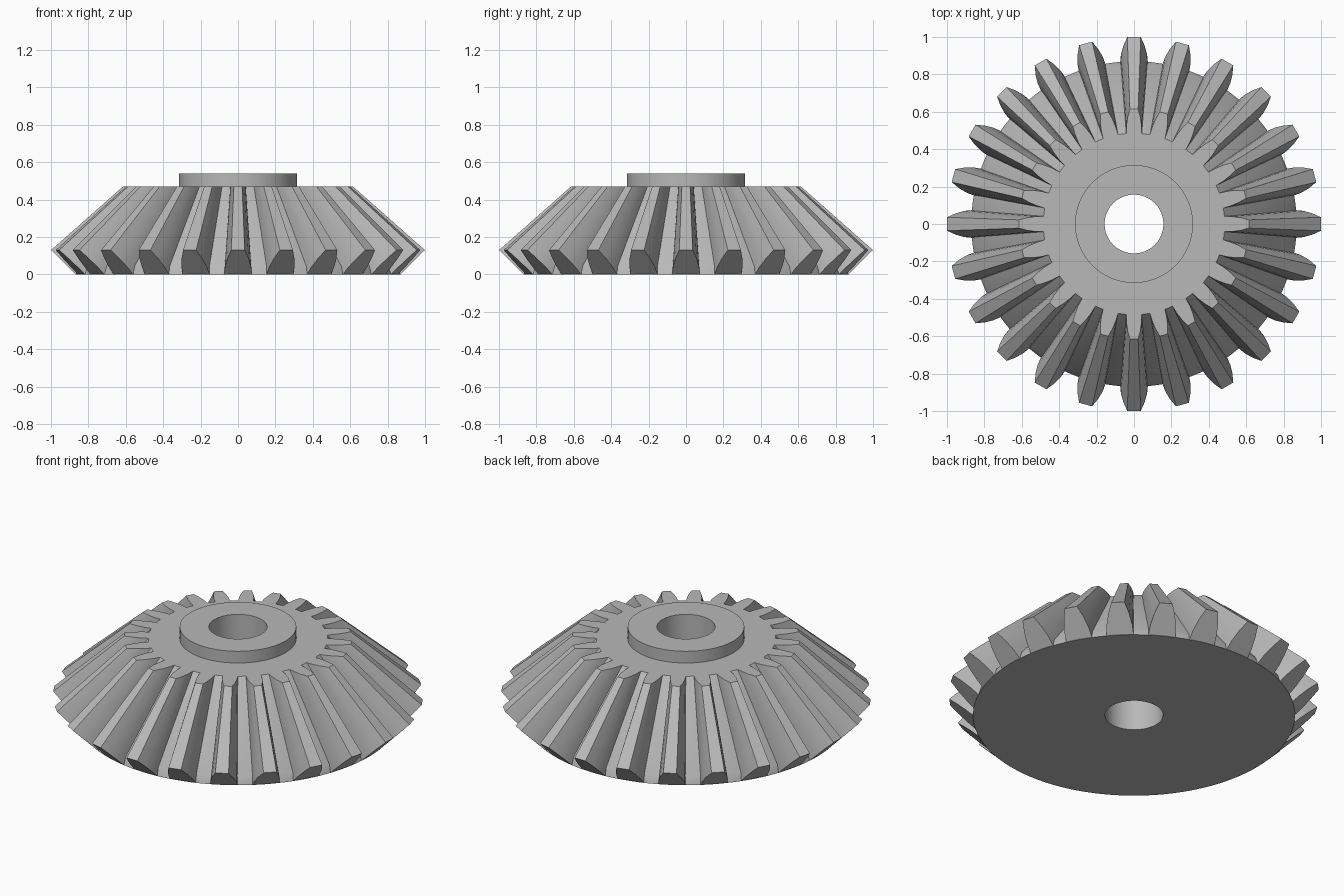
import bpy, bmesh, math
from mathutils import Vector

cube = bpy.data.objects.get("Cube")
if cube:
    bpy.data.objects.remove(cube, do_unlink=True)

TEETH = 24
SEGMENTS = 120
TOP = 0.47

steel = bpy.data.materials.new("grey steel")
steel.use_nodes = True
steel.diffuse_color = (0.48, 0.48, 0.48, 1)
steel.node_tree.nodes["Principled BSDF"].inputs["Base Color"].default_value = steel.diffuse_color


def polar(r, angle, z):
    return Vector((r * math.cos(angle), r * math.sin(angle), z))


def finish(name, bm):
    bmesh.ops.recalc_face_normals(bm, faces=bm.faces)
    mesh = bpy.data.meshes.new(name)
    bm.to_mesh(mesh)
    bm.free()
    mesh.materials.append(steel)
    obj = bpy.data.objects.new(name, mesh)
    bpy.context.collection.objects.link(obj)
    bpy.ops.object.select_all(action="DESELECT")
    obj.select_set(True)
    bpy.context.view_layer.objects.active = obj
    bpy.ops.object.shade_smooth_by_angle(angle=math.radians(30))


# Gear body: root cone, raised hub and bore turned from one closed profile
profile = [(0.157, 0), (0.87, 0), (0.855, 0.045), (0.485, TOP),
           (0.315, TOP), (0.315, 0.54), (0.157, 0.54)]
bm = bmesh.new()
rings = [[bm.verts.new(polar(r, math.tau * i / SEGMENTS, z)) for i in range(SEGMENTS)]
         for r, z in profile]
for a, b in zip(rings, rings[1:] + rings[:1]):
    for i in range(SEGMENTS):
        j = (i + 1) % SEGMENTS
        bm.faces.new((a[i], a[j], b[j], b[i]))
finish("gear_body", bm)

# Teeth: half outline at the large end as radius, height, half width
flank = [(0.87, 0, 0.074), (0.91, 0.04, 0.07), (0.955, 0.085, 0.057), (1.0, 0.13, 0.036)]
bm = bmesh.new()
for t in range(TEETH):
    centre = math.tau * t / TEETH
    large, small = [], []
    for side, points in ((1, flank), (-1, flank[::-1])):
        for r, z, w in points:
            # Each tooth shrinks towards the flat top of the cone
            top_r = 0.485 + (r - 0.87)
            angle = centre + side * w / r
            large.append(bm.verts.new(polar(r, angle, z)))
            small.append(bm.verts.new(polar(top_r, angle, TOP)))
    bm.faces.new(large)
    bm.faces.new(small[::-1])
    for i in range(len(large)):
        j = (i + 1) % len(large)
        bm.faces.new((large[i], small[i], small[j], large[j]))
finish("gear_teeth", bm)
